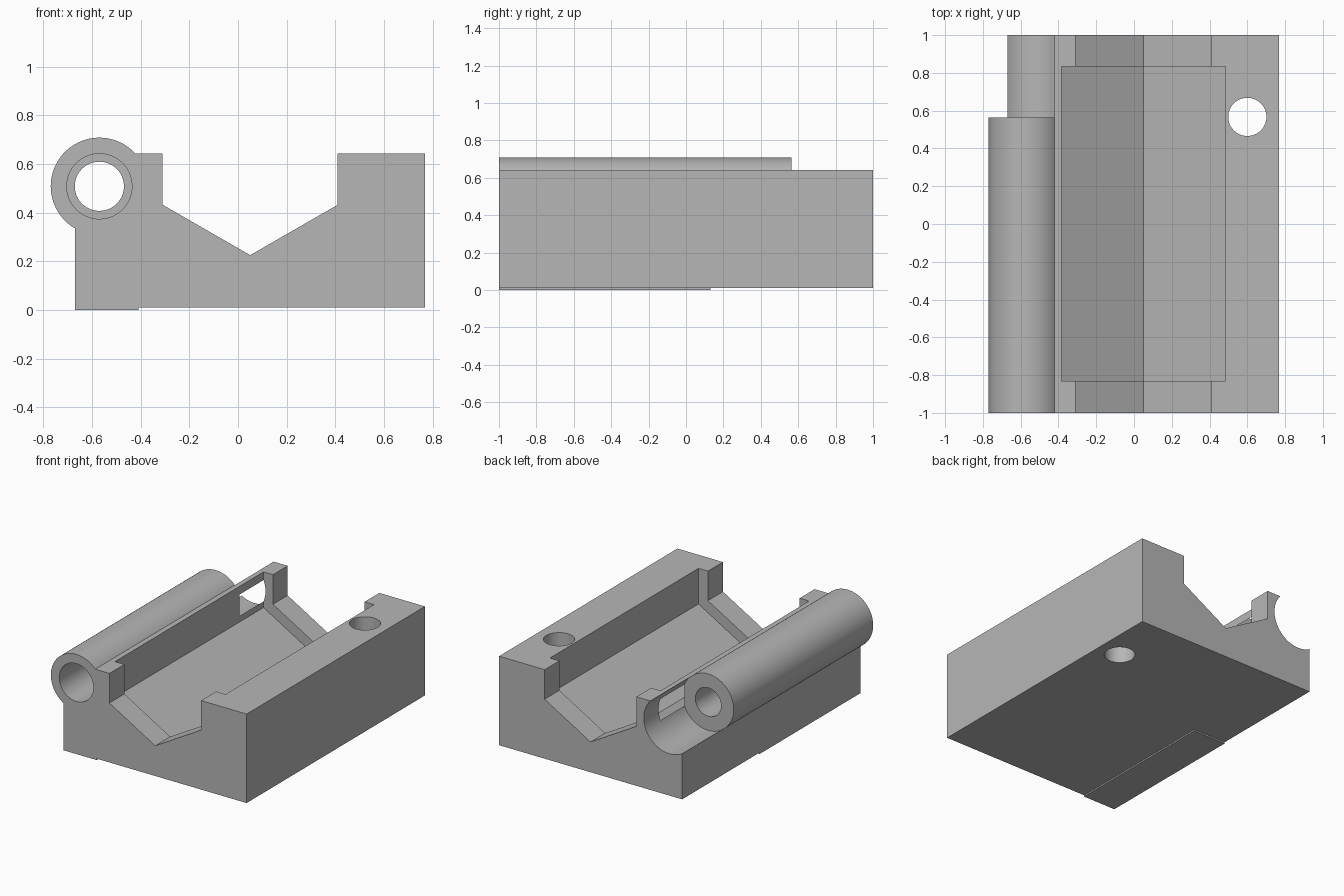
import bpy, bmesh, math
from mathutils import Matrix, Vector

cube = bpy.data.objects.get("Cube")
if cube:
    bpy.data.objects.remove(cube, do_unlink=True)

grey = bpy.data.materials.new("plain grey")
grey.use_nodes = True
colour = (0.47, 0.47, 0.47, 1)
grey.diffuse_color = colour
grey.node_tree.nodes["Principled BSDF"].inputs["Base Color"].default_value = colour


def finish(name, bm):
    bmesh.ops.recalc_face_normals(bm, faces=bm.faces[:])
    mesh = bpy.data.meshes.new(name)
    bm.to_mesh(mesh)
    bm.free()
    mesh.materials.append(grey)
    obj = bpy.data.objects.new(name, mesh)
    bpy.context.collection.objects.link(obj)
    return obj


def prism(name, profile, y0, y1):
    """Extrude an x-z outline along y."""
    bm = bmesh.new()
    face = bm.faces.new([bm.verts.new((x, y0, z)) for x, z in profile])
    ext = bmesh.ops.extrude_face_region(bm, geom=[face])
    verts = [v for v in ext["geom"] if isinstance(v, bmesh.types.BMVert)]
    bmesh.ops.translate(bm, verts=verts, vec=(0, y1 - y0, 0))
    return finish(name, bm)


def rod(name, start, end, radius):
    a, b = Vector(start), Vector(end)
    bm = bmesh.new()
    turn = (b - a).to_track_quat('Z', 'Y').to_matrix().to_4x4()
    bmesh.ops.create_cone(bm, cap_ends=True, segments=96, radius1=radius, radius2=radius,
                          depth=(b - a).length,
                          matrix=Matrix.Translation((a + b) / 2) @ turn)
    return finish(name, bm)


def combine(target, tool, operation):
    """Apply a boolean and discard the tool."""
    mod = target.modifiers.new("combine", 'BOOLEAN')
    mod.operation, mod.solver, mod.object = operation, 'EXACT', tool
    bpy.ops.object.select_all(action='DESELECT')
    bpy.context.view_layer.objects.active = target
    target.select_set(True)
    bpy.ops.object.modifier_apply(modifier=mod.name)
    bpy.data.objects.remove(tool, do_unlink=True)


def box(x0, x1, z0, z1):
    return [(x0, z0), (x1, z0), (x1, z1), (x0, z1)]


def vee(half, shoulder, bottom):
    """Outline of a V-bottomed channel, open at the top."""
    mid = 0.05
    return [(mid - half, 1), (mid - half, shoulder), (mid, bottom),
            (mid + half, shoulder), (mid + half, 1)]


LEFT, RIGHT, TOP, BASE = -0.67, 0.768, 0.642, 0.01
TX, TZ, TR = -0.57, 0.508, 0.2      # tube axis and radius
TUBE_END = 0.565

# Block, with the side tube and the thin foot pad joined on
block = prism("cradle_block", box(LEFT, RIGHT, BASE, TOP), -1, 1)
combine(block, rod("tube", (TX, -1, TZ), (TX, 0.9, TZ), TR), 'UNION')
combine(block, prism("foot_pad", box(LEFT, -0.41, 0, 0.05), -1, 0.13), 'UNION')

# V channel along the full length, and the wider pocket between its end ribs
combine(block, prism("channel_cut", vee(0.36, 0.432, 0.225), -1.1, 1.1), 'DIFFERENCE')
combine(block, prism("pocket_cut", vee(0.434, 0.389, 0.139), -0.832, 0.835), 'DIFFERENCE')

# Round clearance behind the tube, which opens a window into the pocket
combine(block, rod("clearance_cut", (TX, TUBE_END, TZ), (TX, 1.1, TZ), TR + 0.001), 'DIFFERENCE')

# Stepped bore in the tube and the vertical bolt hole
combine(block, rod("bore_cut", (TX, -1.1, TZ), (TX, 1.1, TZ), 0.101), 'DIFFERENCE')
combine(block, rod("counterbore_cut", (TX, -1.1, TZ), (TX, 0.3, TZ), 0.134), 'DIFFERENCE')
combine(block, rod("bolt_hole_cut", (0.6, 0.567, -0.1), (0.6, 0.567, 1), 0.101), 'DIFFERENCE')

bpy.ops.object.shade_smooth_by_angle(angle=math.radians(25))
